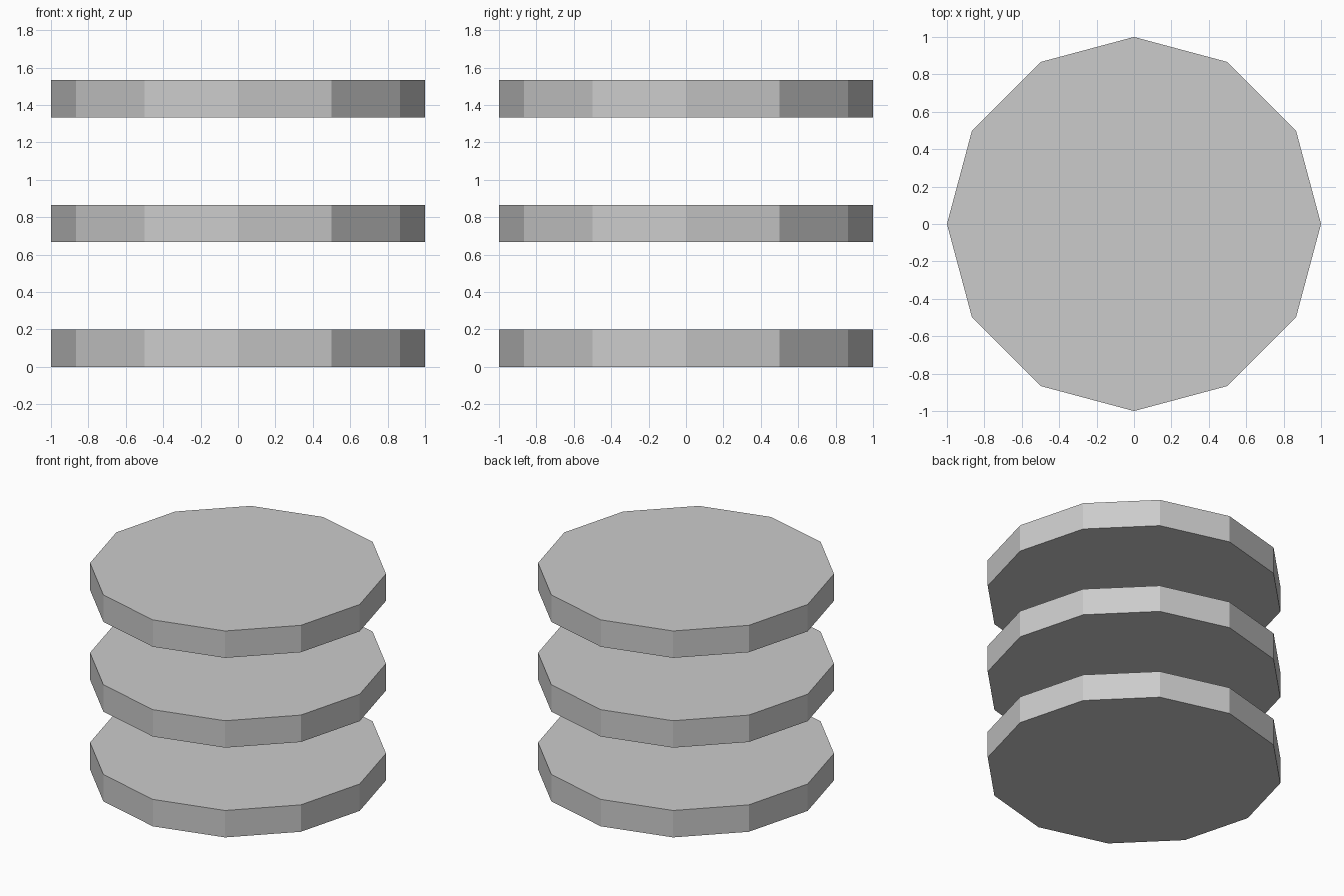
import bpy

if "Cube" in bpy.data.objects:
    bpy.data.objects.remove(bpy.data.objects["Cube"])

RADIUS, THICKNESS, SPACING = 1.0, 0.2, 2 / 3

# Three identical twelve-sided discs, evenly stacked with gaps
for i, name in enumerate(("bottom_disc", "middle_disc", "top_disc")):
    bpy.ops.mesh.primitive_cylinder_add(
        vertices=12, radius=RADIUS, depth=THICKNESS,
        location=(0, 0, THICKNESS / 2 + i * SPACING))
    bpy.context.object.name = name
